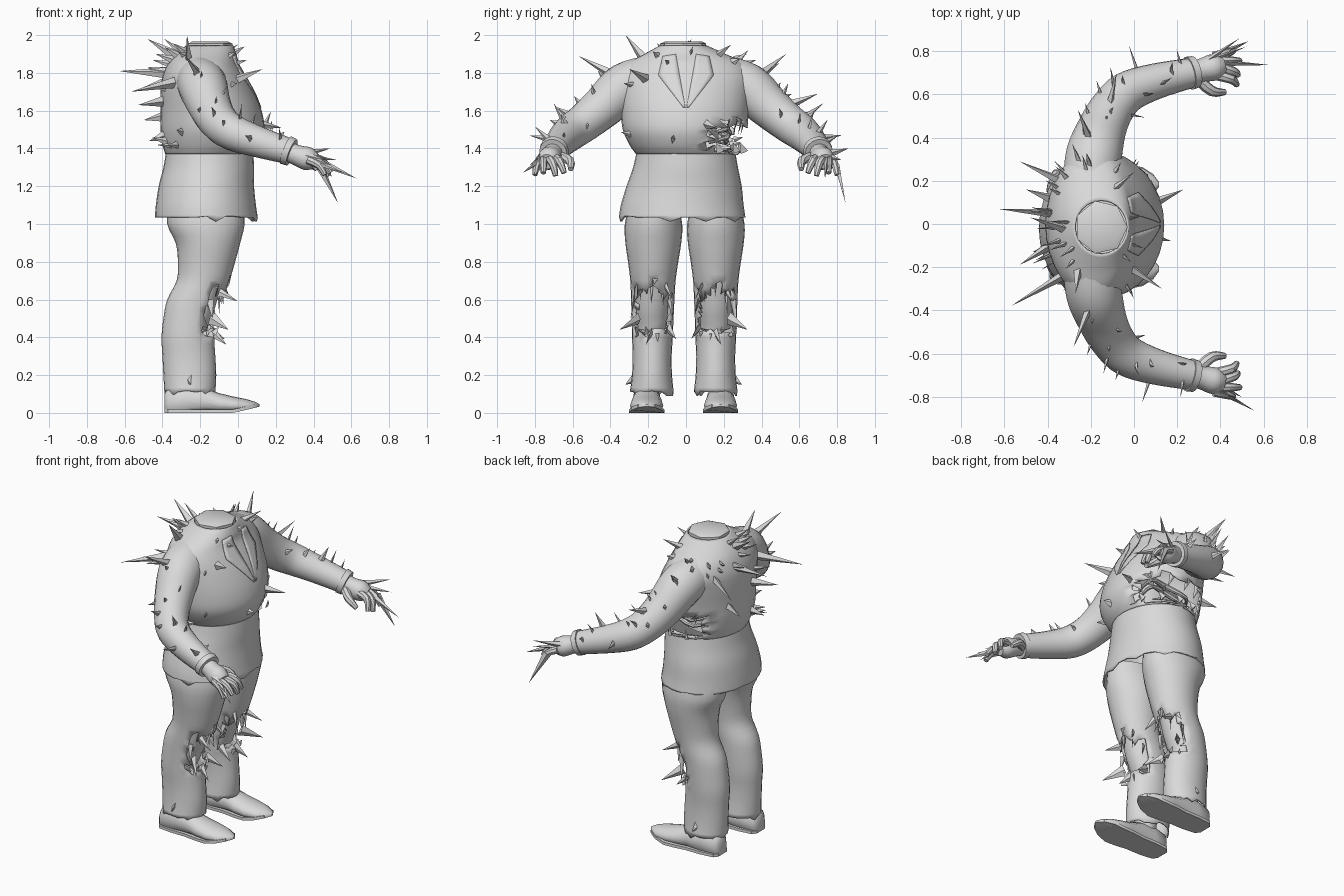
import bpy, bmesh, math, random
from mathutils import Vector

if "Cube" in bpy.data.objects:
    bpy.data.objects.remove(bpy.data.objects["Cube"])

random.seed(4)
grey = bpy.data.materials.new("plain grey")
grey.diffuse_color = (0.7, 0.7, 0.7, 1)
grey.use_nodes = True
grey.node_tree.nodes["Principled BSDF"].inputs["Base Color"].default_value = grey.diffuse_color


def finish(name, bm, angle=35, thick=0):
    bmesh.ops.recalc_face_normals(bm, faces=bm.faces)
    me = bpy.data.meshes.new(name)
    bm.to_mesh(me)
    bm.free()
    me.materials.append(grey)
    for p in me.polygons:
        p.use_smooth = True
    me.set_sharp_from_angle(angle=math.radians(angle))
    ob = bpy.data.objects.new(name, me)
    bpy.context.collection.objects.link(ob)
    if thick:
        m = ob.modifiers.new("cloth", 'SOLIDIFY')
        m.thickness, m.offset = thick, -1
    return ob


def spline(rows, t):
    """Smooth interpolation through rows, t from 0 to len-1."""
    i = min(int(t), len(rows) - 2)
    f = t - i
    p = [rows[max(0, min(len(rows) - 1, i + k))] for k in (-1, 0, 1, 2)]
    return [0.5 * (2*b + (c - a)*f + (2*a - 5*b + 4*c - d)*f*f + (3*b - a - 3*c + d)*f**3)
            for a, b, c, d in zip(*p)]


def skin(bm, rings, caps):
    n = len(rings[0])
    for r0, r1 in zip(rings, rings[1:]):
        for j in range(n):
            k = (j + 1) % n
            bm.faces.new((r0[j], r0[k], r1[k], r1[j]))
    if caps[0]:
        bm.faces.new(rings[0][::-1])
    if caps[1]:
        bm.faces.new(rings[-1])


def shell(name, rows, seg=32, sub=4, tear=None, ragged=0, caps=(False, False), thick=0.0):
    """Upright loft; each row is z, xmin, xmax, ymin, ymax."""
    bm = bmesh.new()
    rings = []
    steps = (len(rows) - 1) * sub
    for i in range(steps + 1):
        z, x0, x1, y0, y1 = spline(rows, i / sub)
        ring = []
        for j in range(seg):
            a = math.tau * j / seg
            dz = random.choice((0, 0, 0, 0, .3, -1)) * ragged if i == 0 else 0
            ring.append(bm.verts.new(((x0 + x1)/2 + (x1 - x0)/2*math.cos(a),
                                      (y0 + y1)/2 + (y1 - y0)/2*math.sin(a), z + dz)))
        rings.append(ring)
    skin(bm, rings, caps)
    if tear:
        bmesh.ops.triangulate(bm, faces=[f for f in bm.faces if len(f.verts) == 4])
        gone = []
        for f in bm.faces:
            c = f.calc_center_median()
            r = min(rows, key=lambda r: abs(r[0] - c.z))
            ang = math.degrees(math.atan2(c.y - (r[3] + r[4])/2, c.x - (r[1] + r[2])/2))
            if tear(ang + random.uniform(-6, 6), c.z + random.uniform(-.015, .015)):
                gone.append(f)
        bmesh.ops.delete(bm, geom=gone, context='FACES')
        # fray the torn edge only
        for v in bm.verts:
            if v.is_boundary and rows[0][0] + .02 < v.co.z < rows[-1][0] - .02:
                v.co.z += random.uniform(-.018, .018)
                v.co.y += random.uniform(-.006, .006)
    return finish(name, bm, thick=thick)


def tube_into(bm, rows, seg=12, sub=3):
    """Round tube; each row is x, y, z, radius."""
    steps = (len(rows) - 1) * sub
    pts = [spline(rows, i / sub) for i in range(steps + 1)]
    rings = []
    for i, p in enumerate(pts):
        d = Vector(pts[min(i + 1, steps)][:3]) - Vector(pts[max(i - 1, 0)][:3])
        side = d.cross(Vector((0.1, 0.05, 1))).normalized()
        up = side.cross(d).normalized()
        r = max(p[3], 0.001)
        rings.append([bm.verts.new(Vector(p[:3]) + r*(side*math.cos(math.tau*j/seg) + up*math.sin(math.tau*j/seg)))
                      for j in range(seg)])
    skin(bm, rings, (True, True))


def tube(name, rows, seg=12, sub=3):
    bm = bmesh.new()
    tube_into(bm, rows, seg, sub)
    return finish(name, bm)


def spike(bm, base, tip, w=0.022, flat=0.5):
    """Four-sided shard from base to tip."""
    base, tip = Vector(base), Vector(tip)
    d = (tip - base).normalized()
    s = d.cross(Vector((.3, .2, 1))).normalized()
    u = s.cross(d)
    ring = [bm.verts.new(base + o) for o in (s*w*flat, u*w, -s*w*flat, -u*w)]
    t = bm.verts.new(tip)
    for j in range(4):
        bm.faces.new((ring[j], ring[(j + 1) % 4], t))
    bm.faces.new(ring[::-1])


# jacket body with a torn left side
chest = [(1.37, -.385, .08, -.265, .27), (1.42, -.40, .115, -.30, .29), (1.5, -.41, .14, -.335, .32),
         (1.6, -.41, .125, -.345, .335), (1.7, -.41, .085, -.35, .345), (1.78, -.40, .04, -.35, .35),
         (1.85, -.37, 0, -.31, .31), (1.9, -.33, -.01, -.22, .21), (1.945, -.275, -.025, -.14, .11)]
shell("jacket_body", chest, tear=lambda a, z: 33 < a < 122 and 1.385 < z < 1.53, thick=.01)

# jacket skirt with ragged hem
shell("jacket_skirt", [(1.035, -.44, .105, -.355, .315), (1.1, -.435, .095, -.345, .305),
                       (1.2, -.42, .085, -.315, .295), (1.3, -.395, .085, -.28, .275),
                       (1.39, -.38, .08, -.26, .26)], ragged=.022, thick=.01)

# neck stump
shell("neck_stump", [(1.9, -.275, -.03, -.14, .11), (1.955, -.275, -.03, -.14, .11), (1.965, -.255, -.05, -.115, .09)],
      seg=7, sub=1, caps=(False, True))

# inner waist and ribs seen through the tear
shell("inner_waist", [(1.34, -.34, .02, -.22, .10), (1.45, -.33, .04, -.22, .09), (1.56, -.34, .04, -.24, .14)],
      seg=16, sub=2, caps=(True, True))
for k in range(2):
    z = 1.46 + .045 * k
    tube(f"rib_{k}", [(-.3, .1, z, .01), (-.2, .21 + .02*k, z - .03, .012), (-.06, .2, z + .01, .018),
                      (.05, .22, z, .012), (.06, .12, z - .03, .008)], 8)


def front(y, z):
    """Front surface x of the jacket."""
    for a, b in zip(chest, chest[1:]):
        if a[0] <= z <= b[0]:
            f = (z - a[0]) / (b[0] - a[0])
            _, x0, x1, y0, y1 = [p + (q - p)*f for p, q in zip(a, b)]
            v = (y - (y0 + y1)/2) / ((y1 - y0)/2)
            return (x0 + x1)/2 + (x1 - x0)/2*math.sqrt(max(0, 1 - v*v))
    return -.05


# lapels
for s, side in ((1, "left"), (-1, "right")):
    bm = bmesh.new()
    rows = []
    for i in range(13):
        t = i / 12
        z = 1.62 + .28 * t
        w = .01 + (.15*t if t < .66 else .10 - .12*(t - .66))
        ys = [.004 + .05*t + w*k/4 for k in range(5)]
        rows.append([bm.verts.new((front(s*y, z - .15*(y - .05*t)) + .006, s*y, z - .15*(y - .05*t))) for y in ys])
    for r0, r1 in zip(rows, rows[1:]):
        for j in range(4):
            bm.faces.new((r0[j], r0[j+1], r1[j+1], r1[j]))
    finish("lapel_" + side, bm, thick=.006)

# arms, cuffs and hands
arm = [(-.205, .18, 1.77, .125), (-.185, .32, 1.725, .13), (-.148, .44, 1.62, .114), (-.10, .535, 1.54, .103),
       (-.03, .61, 1.485, .096), (.10, .66, 1.437, .083), (.27, .70, 1.385, .069)]
palm = [(.24, .695, 1.395, .052), (.31, .71, 1.365, .054), (.37, .725, 1.345, .062), (.41, .735, 1.33, .042)]
fingers = [[(.29, .675, 1.36, .026), (.36, .615, 1.335, .025), (.42, .61, 1.29, .014)],
           [(.37, .69, 1.35, .023), (.45, .67, 1.335, .022), (.475, .645, 1.27, .014)],
           [(.38, .73, 1.35, .023), (.46, .705, 1.32, .022), (.48, .69, 1.255, .014)],
           [(.38, .755, 1.345, .023), (.45, .755, 1.32, .02), (.49, .755, 1.27, .014)],
           [(.37, .775, 1.34, .023), (.43, .79, 1.31, .02), (.46, .80, 1.26, .014)]]
claws = {1: [((.42, .745, 1.335), (.63, .735, 1.24)), ((.43, .80, 1.31), (.53, .845, 1.11)),
             ((.33, .75, 1.37), (.49, .86, 1.40)), ((.33, .75, 1.36), (.52, .82, 1.34))],
         -1: [((.39, .77, 1.34), (.56, .865, 1.27)), ((.40, .75, 1.34), (.50, .80, 1.25)),
              ((.33, .75, 1.37), (.50, .83, 1.31)), ((.36, .77, 1.36), (.46, .80, 1.34))]}
spikes = bmesh.new()
for s, side in ((1, "left"), (-1, "right")):
    flip = lambda rows: [(x, y*s, *rest) for x, y, *rest in rows]
    tube("sleeve_" + side, flip(arm), 20, 4)
    tube("cuff_" + side, flip([(.255, .697, 1.391, .078), (.285, .704, 1.379, .074)]), 20, 1)
    bm = bmesh.new()
    tube_into(bm, flip(palm), 12)
    for f in fingers:
        tube_into(bm, flip(f), 8)
    finish("hand_" + side, bm)
    bm = bmesh.new()
    for b, t in claws[s]:
        spike(bm, *flip([b, t]), w=.024, flat=.6)
    finish("claws_" + side, bm, 20)
    # sleeve shards
    for k in range(14):
        x, y, z, r = spline(arm, 1.2 + 4.6 * k / 13)
        a = k * 2.4 + s
        d = Vector((-.5*math.cos(a) - .15, .6*math.cos(a) + .25, .9*abs(math.sin(a)))).normalized()
        L = random.uniform(.04, .10)
        b = Vector((x, y, z)) + d*r*.9
        t = b + (d + Vector((.2, .45, 0)))*L
        spike(spikes, (b.x, b.y*s, b.z), (t.x, t.y*s, t.z), .02, .45)

# large shards: base and tip
big = [((-.38, .05, 1.8), (-.63, .07, 1.81)), ((-.33, -.24, 1.75), (-.57, -.38, 1.7)),
       ((-.34, .2, 1.77), (-.53, .29, 1.71)), ((-.33, -.02, 1.89), (-.48, .03, 1.98)),
       ((-.26, -.22, 1.87), (-.27, -.32, 2.0)), ((-.12, .14, 1.87), (0, .24, 1.95)),
       ((-.2, .25, 1.84), (-.22, .33, 1.92)), ((-.2, .38, 1.78), (-.26, .53, 1.9)),
       ((-.2, -.37, 1.78), (-.28, -.57, 1.89)), ((-.02, -.2, 1.76), (.13, -.3, 1.82)),
       ((-.12, .52, 1.62), (-.08, .7, 1.69)), ((.1, .1, 1.53), (.23, .16, 1.51)),
       ((-.39, -.1, 1.65), (-.53, -.19, 1.63)), ((-.39, .12, 1.57), (-.5, .16, 1.55)),
       ((-.38, -.1, 1.47), (-.47, -.13, 1.44))]
for b, t in big:
    spike(spikes, b, t, .03, .7)
# small shards scattered over the back and chest
for k in range(30):
    z, x0, x1, y0, y1 = spline(chest, random.uniform(.8, 7.4))
    a = math.radians(random.uniform(100, 260) if k % 3 else random.uniform(-75, 75))
    out = Vector((math.cos(a), math.sin(a), random.uniform(-.1, .25) + max(0, z - 1.8)*5)).normalized()
    b = Vector(((x0 + x1)/2 + (x1 - x0)/2*math.cos(a)*.97, (y0 + y1)/2 + (y1 - y0)/2*math.sin(a)*.97, z))
    spike(spikes, b, b + out*random.uniform(.05, .11 if k % 3 else .07), random.uniform(.015, .025), .5)
finish("shards", spikes, 20)

# cloth strips round the side tear
bm = bmesh.new()
for k in range(8):
    a = math.radians(36 + k * 12)
    top = k % 2
    b = Vector((-.13 + .26*math.cos(a), .31*math.sin(a), 1.55 if top else 1.38))
    spike(bm, b, b + Vector((.02, -.02, -.08 if top else .05)), .022, .3)
finish("side_tear_strips", bm, 20)

# trouser legs, shins and shoes
for s, side, top, low, foot in ((1, "left", .158, .157, .183), (-1, "right", -.172, -.182, -.208)):
    rows = []
    for z, x0, x1, w in ((.11, -.39, -.12, .116), (.2, -.395, -.115, .106), (.3, -.40, -.12, .103),
                         (.4, -.405, -.125, .108), (.5, -.395, -.11, .111), (.6, -.375, -.085, .115),
                         (.7, -.325, -.045, .12), (.8, -.318, -.015, .133), (.9, -.33, .012, .148),
                         (1.0, -.375, .035, .152), (1.12, -.37, .03, .125)):
        c = low + (top - low) * z
        rows.append((z, x0, x1, c - w, c + w))
    shell("trouser_leg_" + side, rows, 24, 3, tear=lambda a, z: abs(a) < 50 and .43 < z < .65 + .04*math.cos(a/9),
          ragged=.02, caps=(False, True), thick=.008)
    tube("shin_" + side, [(-.26, foot, .09, .06), (-.25, low, .3, .075), (-.245, low, .45, .08),
                          (-.21, low, .58, .092), (-.17, low, .75, .095)], 14)
    bm = bmesh.new()
    for k in range(9):
        # strips hang from the top and rise from the foot of the knee tear
        u = -1 + k / 4
        a = u * .95
        z = .7 - .1 * abs(u)**3 if k % 2 == 0 else .42
        b = Vector((-.235 + (.15 if z > .5 else .11)*math.cos(a), low + .113*math.sin(a), z))
        drop = random.uniform(.09, .17) if k % 2 == 0 else random.uniform(-.07, .05)
        spike(bm, b, b + Vector((random.uniform(-.02, .03), u*.02, -drop)), .02, .3)
    for base, tip, w in (((-.14, .07, .5), (-.05, .17, .44), .035), ((-.14, 0, .43), (-.06, .03, .36), .028),
                         ((-.1, .06, .64), (0, .09, .59), .022), ((-.09, -.07, .68), (-.04, -.11, .6), .02),
                         ((-.17, -.09, .45), (-.07, -.13, .39), .03), ((-.26, .09, .18), (-.25, .14, .15), .03)):
        spike(bm, (base[0], low + s*base[1], base[2]), (tip[0], low + s*tip[1], tip[2]), w, .45)
    finish("knee_strips_" + side, bm, 20)

    bm = bmesh.new()
    rings = []
    outline = [(-.39, .04, .10), (-.37, .065, .13), (-.28, .075, .15), (-.18, .075, .135), (-.1, .085, .105),
               (-.03, .088, .09), (.04, .075, .078), (.09, .045, .066), (.115, .012, .055)]
    for x, w, h in outline:
        under = max(0, (x + .02) * .25) if x > -.02 else (.012 if -.2 < x else 0)
        ring = []
        for j in range(16):
            a = math.tau * j / 16
            z = (under + h)/2 - .012 + (h - under)/2*1.25*math.sin(a)
            ring.append(bm.verts.new((x, foot + w*math.cos(a), max(under, min(h, z)))))
        rings.append(ring)
    skin(bm, rings, (True, True))
    finish("shoe_" + side, bm, 50)
    # flat sole
    bm = bmesh.new()
    edge = [(x, w) for x, w, h in outline[:-1]]
    loop = [(x, foot + w*1.06) for x, w in edge] + [(x, foot - w*1.06) for x, w in edge[::-1]]
    layers = [[bm.verts.new((x, y, t + max(0, x + .02)*.25)) for x, y in loop] for t in (0, .018)]
    skin(bm, layers, (True, True))
    finish("sole_" + side, bm)
